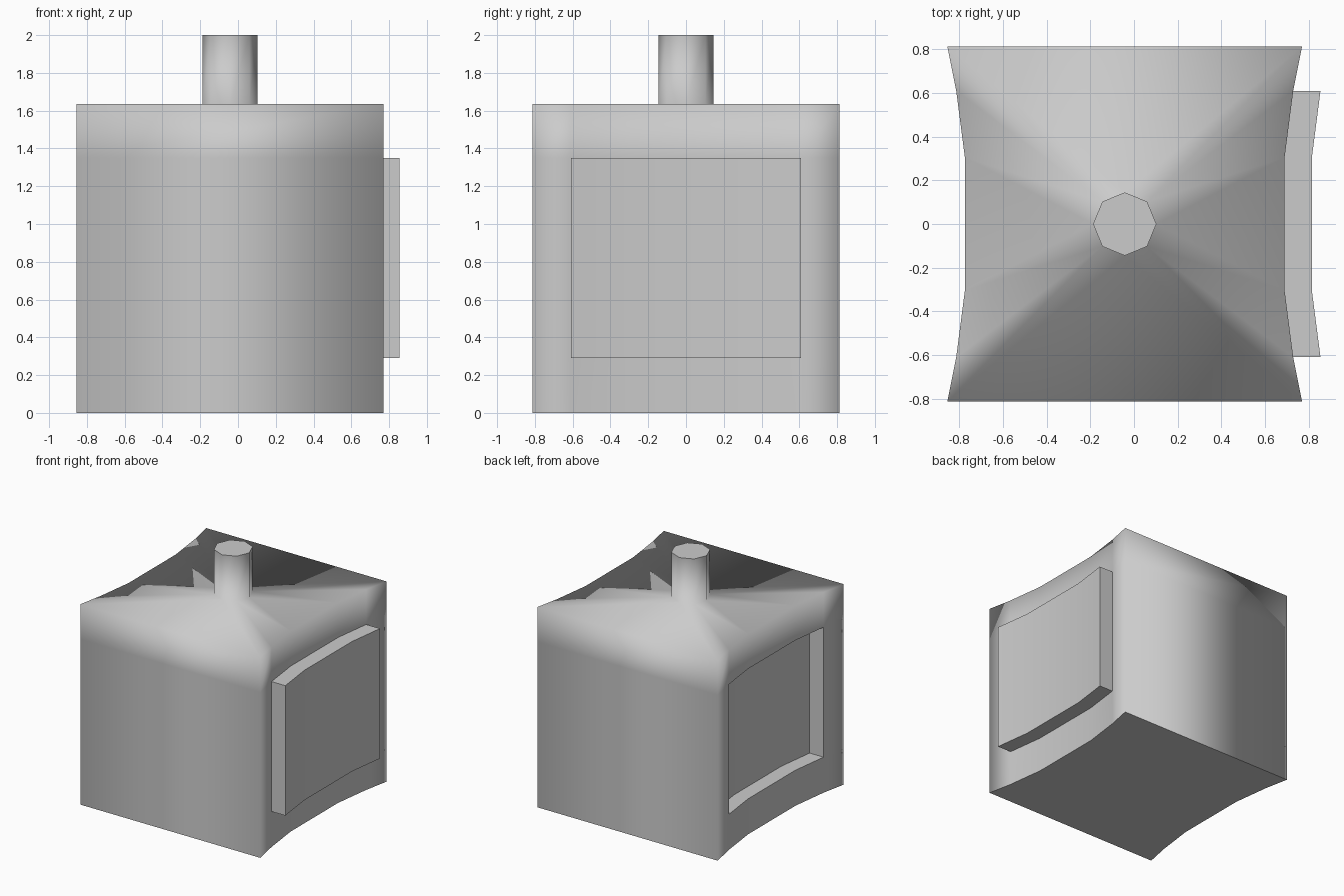
import bpy, bmesh, math
from mathutils import Vector

if "Cube" in bpy.data.objects:
    bpy.data.objects.remove(bpy.data.objects["Cube"], do_unlink=True)

CENTRE_X = -0.0425
HALF = 0.8125
LEVELS = [0.0, 0.29, 1.35, 1.635]
PIPE_RADIUS, PIPE_TOP = 0.145, 2.0
PANEL_SHIFT = 0.125

grey = bpy.data.materials.new("plain grey")
grey.use_nodes = True
colour = (0.6, 0.6, 0.6, 1)
grey.diffuse_color = colour
grey.node_tree.nodes["Principled BSDF"].inputs["Base Color"].default_value = colour

bm = bmesh.new()

# Plan outline: straight front and back, hollowed left and right sides
side = [(0.8125, -HALF), (0.772, -0.61), (0.7325, -0.305),
        (0.7325, 0.305), (0.772, 0.61), (0.8125, HALF)]
plan = side + [(-x, -y) for x, y in side]
n = len(plan)
rings = [[bm.verts.new((CENTRE_X + x, y, z)) for x, y in plan] for z in LEVELS]

# Walls, remembering the middle panel faces of each hollow side
panels = {0: [], 6: []}
for row, (low, high) in enumerate(zip(rings, rings[1:])):
    for i in range(n):
        j = (i + 1) % n
        face = bm.faces.new((low[i], low[j], high[j], high[i]))
        if row == 1 and i % 6 in (1, 2, 3):
            panels[i - i % 6].append(face)
base = bm.faces.new(list(reversed(rings[0])))

# Eight-sided pipe with a flat cap
def octagon(z):
    return [bm.verts.new((CENTRE_X + PIPE_RADIUS * math.cos(k * math.pi / 4),
                          PIPE_RADIUS * math.sin(k * math.pi / 4), z)) for k in range(8)]

foot, rim = octagon(LEVELS[-1]), octagon(PIPE_TOP)
for k in range(8):
    m = (k + 1) % 8
    bm.faces.new((foot[k], foot[m], rim[m], rim[k]))
cap = bm.faces.new(rim)

# Flat top, fanned from the outline to the pipe foot
def nearest(i):
    (ax, ay), (bx, by) = plan[i % n], plan[(i + 1) % n]
    return round(math.atan2(ay + by, ax + bx) / (math.pi / 4)) % 8

top = rings[-1]
for i in range(n):
    j, k, m = (i + 1) % n, nearest(i), nearest(i + 1)
    bm.faces.new((top[i], top[j], foot[k]))
    if k != m:
        bm.faces.new((top[j], foot[m], foot[k]))

# Push both panels the same way: one stands proud, the other is sunk
sharp = set(base.edges) | set(cap.edges)
for faces in panels.values():
    result = bmesh.ops.extrude_face_region(bm, geom=faces)["geom"]
    moved = [g for g in result if isinstance(g, bmesh.types.BMVert)]
    bmesh.ops.translate(bm, verts=moved, vec=Vector((PANEL_SHIFT, 0, 0)))
    new_faces = {g for g in result if isinstance(g, bmesh.types.BMFace)}
    jambs = {f for v in moved for f in v.link_faces} - new_faces
    for f in jambs:
        for e in f.edges:
            across = abs(e.verts[0].co.x - e.verts[1].co.x) > 0.1
            corner = any(abs(abs(v.co.y) - 0.61) < 0.01 for v in e.verts)
            if not across or corner:
                sharp.add(e)
    bmesh.ops.delete(bm, geom=[f for f in faces if f.is_valid], context="FACES_ONLY")

bmesh.ops.recalc_face_normals(bm, faces=bm.faces)
for f in bm.faces:
    f.smooth = True
for e in sharp:
    if e.is_valid:
        e.smooth = False

mesh = bpy.data.meshes.new("block_with_pipe")
bm.to_mesh(mesh)
bm.free()
mesh.materials.append(grey)
block = bpy.data.objects.new("block_with_pipe", mesh)
bpy.context.collection.objects.link(block)
